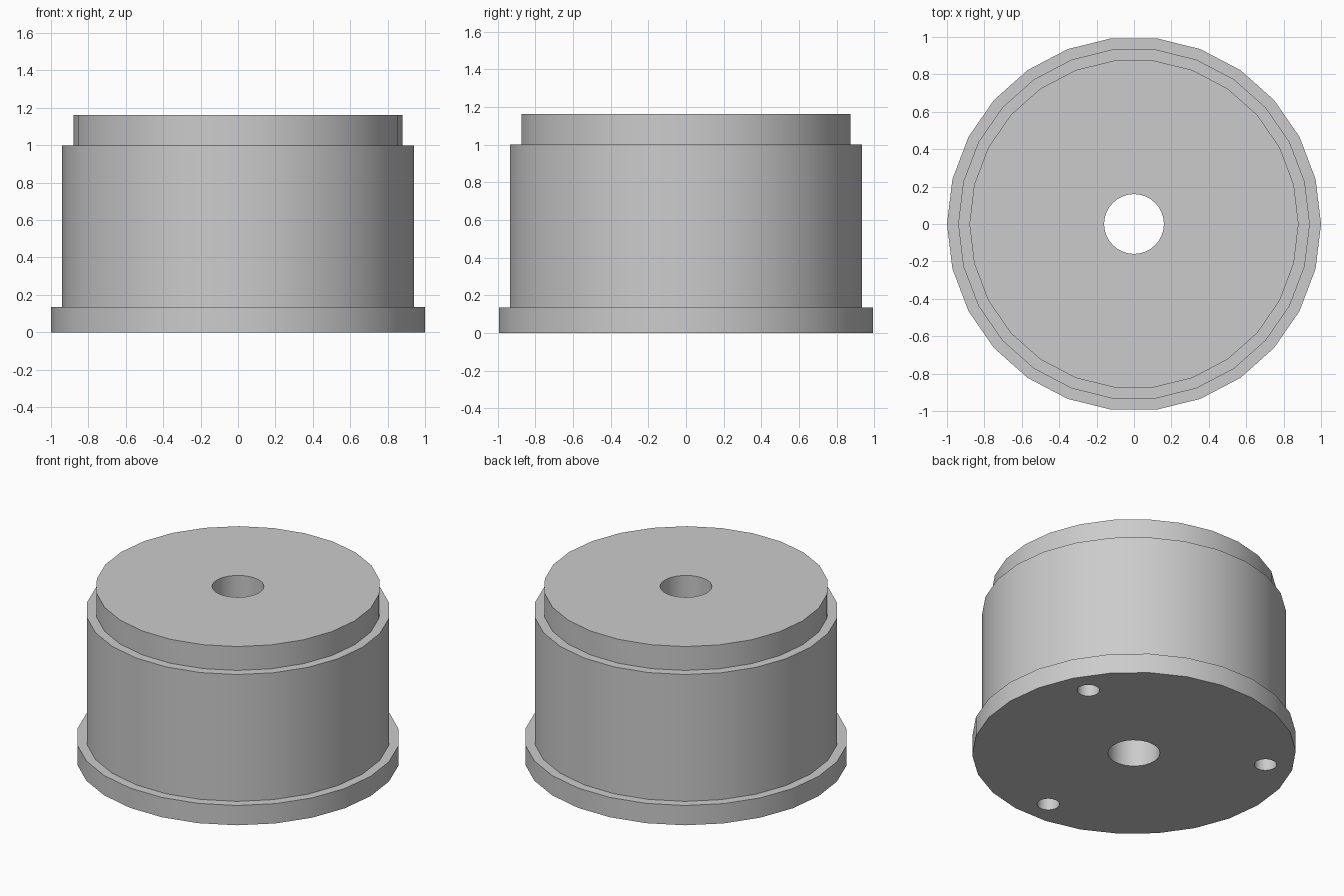
import bpy, bmesh, math

if "Cube" in bpy.data.objects:
    bpy.data.objects.remove(bpy.data.objects["Cube"])

SIDES = 26


def new_object(name, bm):
    mesh = bpy.data.meshes.new(name)
    bmesh.ops.recalc_face_normals(bm, faces=bm.faces)
    bm.to_mesh(mesh)
    bm.free()
    obj = bpy.data.objects.new(name, mesh)
    bpy.context.collection.objects.link(obj)
    return obj


def lathe(name, profile, sides):
    """Closed solid from stacked (radius, height) rings, capped at both ends."""
    bm = bmesh.new()
    rings = []
    for r, z in profile:
        rings.append([bm.verts.new((r * math.cos(2 * math.pi * i / sides),
                                    r * math.sin(2 * math.pi * i / sides), z))
                      for i in range(sides)])
    for low, high in zip(rings, rings[1:]):
        for i in range(sides):
            j = (i + 1) % sides
            bm.faces.new((low[i], low[j], high[j], high[i]))
    bm.faces.new(rings[0])
    bm.faces.new(rings[-1])
    return new_object(name, bm)


def drill(obj, x, y, radius, bottom, top):
    cutter = lathe("hole_cutter", [(radius, bottom), (radius, top)], 32)
    cutter.location = (x, y, 0)
    cutter.hide_render = True
    mod = obj.modifiers.new("hole", 'BOOLEAN')
    mod.operation = 'DIFFERENCE'
    mod.solver = 'EXACT'
    mod.object = cutter
    bpy.context.view_layer.objects.active = obj
    bpy.ops.object.modifier_apply(modifier=mod.name)
    bpy.data.objects.remove(cutter)


# Stepped round body: base flange, main drum, top shoulder
body = lathe("stepped_drum", [(1.0, 0), (1.0, 0.135), (0.94, 0.135),
                              (0.94, 1.0), (0.88, 1.0), (0.88, 1.163)], SIDES)

# Central through bore
drill(body, 0, 0, 0.16, -0.2, 1.4)

# Three blind screw holes in the underside
for deg in (30, 150, 270):
    a = math.radians(deg)
    drill(body, 0.825 * math.cos(a), 0.825 * math.sin(a), 0.069, -0.2, 0.4)

# Smooth walls with crisp steps
bpy.ops.object.select_all(action='DESELECT')
body.select_set(True)
bpy.context.view_layer.objects.active = body
bpy.ops.object.shade_smooth_by_angle(angle=math.radians(30))
